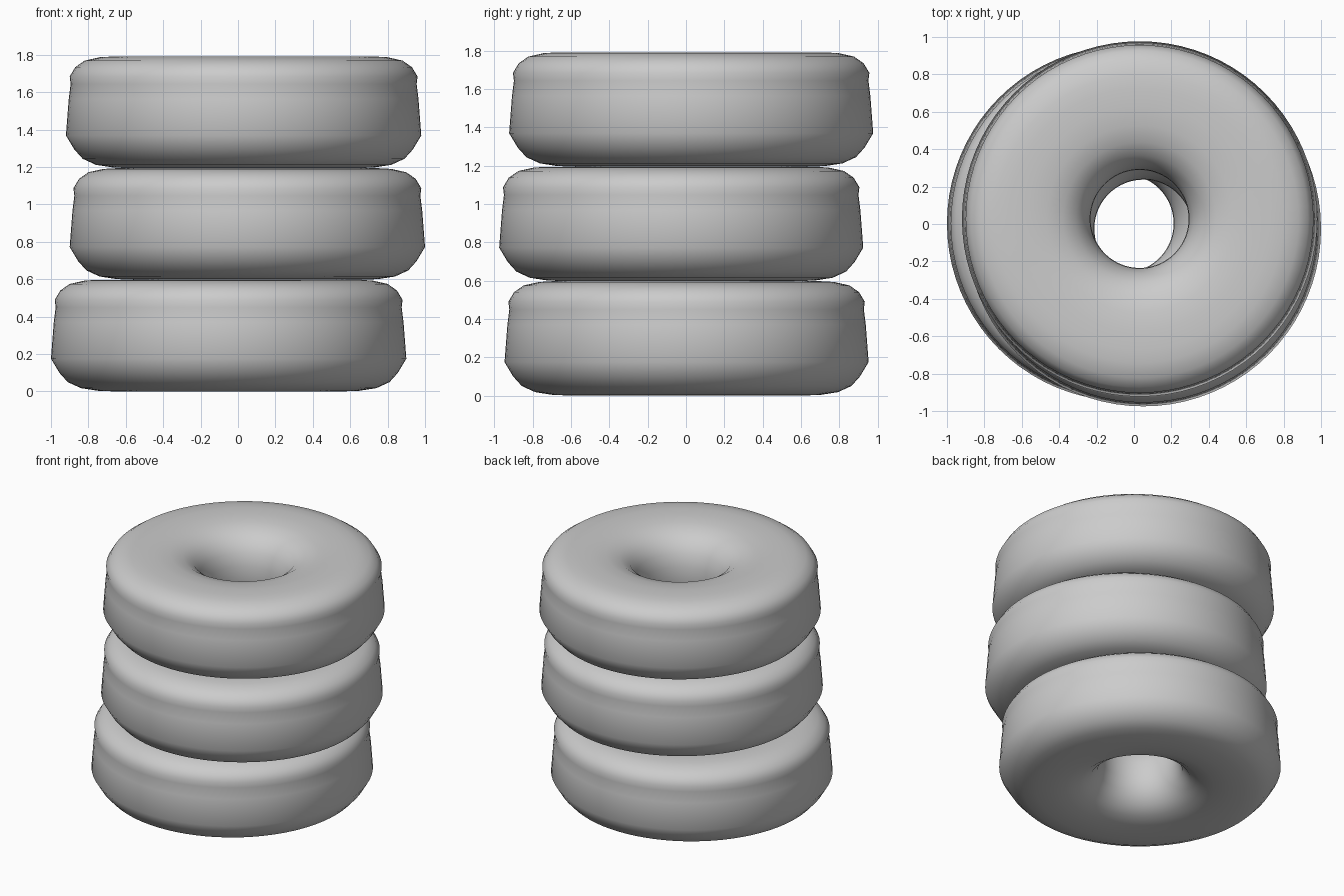
import bpy, bmesh
from math import radians
from mathutils import Vector

cube = bpy.data.objects.get("Cube")
if cube:
    bpy.data.objects.remove(cube, do_unlink=True)

# One neutral grey for every ring
GREY = (0.6, 0.6, 0.6, 1)
rubber = bpy.data.materials.new("plain grey")
rubber.use_nodes = True
rubber.diffuse_color = GREY
rubber.node_tree.nodes["Principled BSDF"].inputs["Base Color"].default_value = GREY

# Closed cross-section (radius, height), from the underside round to the hole
SECTION = [(0.60, 0), (0.70, 0.004), (0.79, 0.018), (0.86, 0.05), (0.905, 0.10),
           (0.95, 0.175), (0.935, 0.37), (0.925, 0.45), (0.93, 0.49), (0.90, 0.54),
           (0.85, 0.575), (0.77, 0.593), (0.70, 0.597), (0.60, 0.597), (0.50, 0.588),
           (0.41, 0.565), (0.34, 0.52), (0.29, 0.45), (0.265, 0.36), (0.262, 0.24),
           (0.285, 0.15), (0.34, 0.075), (0.41, 0.03), (0.50, 0.008)]
STEPS = 80


def tyre(name, x, y, z):
    """Spin the cross-section round the upright axis into a smooth ring."""
    bm = bmesh.new()
    verts = [bm.verts.new((r, 0, h)) for r, h in SECTION]
    edges = [bm.edges.new((a, b)) for a, b in zip(verts, verts[1:] + verts[:1])]
    bmesh.ops.spin(bm, geom=verts + edges, cent=(0, 0, 0), axis=(0, 0, 1),
                   angle=radians(360), steps=STEPS, use_merge=True)
    bmesh.ops.remove_doubles(bm, verts=bm.verts, dist=0.0001)
    bmesh.ops.recalc_face_normals(bm, faces=bm.faces)
    for face in bm.faces:
        face.smooth = True
    mesh = bpy.data.meshes.new(name)
    bm.to_mesh(mesh)
    bm.free()
    mesh.materials.append(rubber)
    obj = bpy.data.objects.new(name, mesh)
    obj.location = Vector((x, y, z))
    bpy.context.collection.objects.link(obj)


# Loosely stacked rings, each a little off centre
tyre("bottom_tyre", -0.05, 0.003, 0)
tyre("middle_tyre", 0.05, -0.025, 0.597)
tyre("top_tyre", 0.03, 0.027, 1.194)
